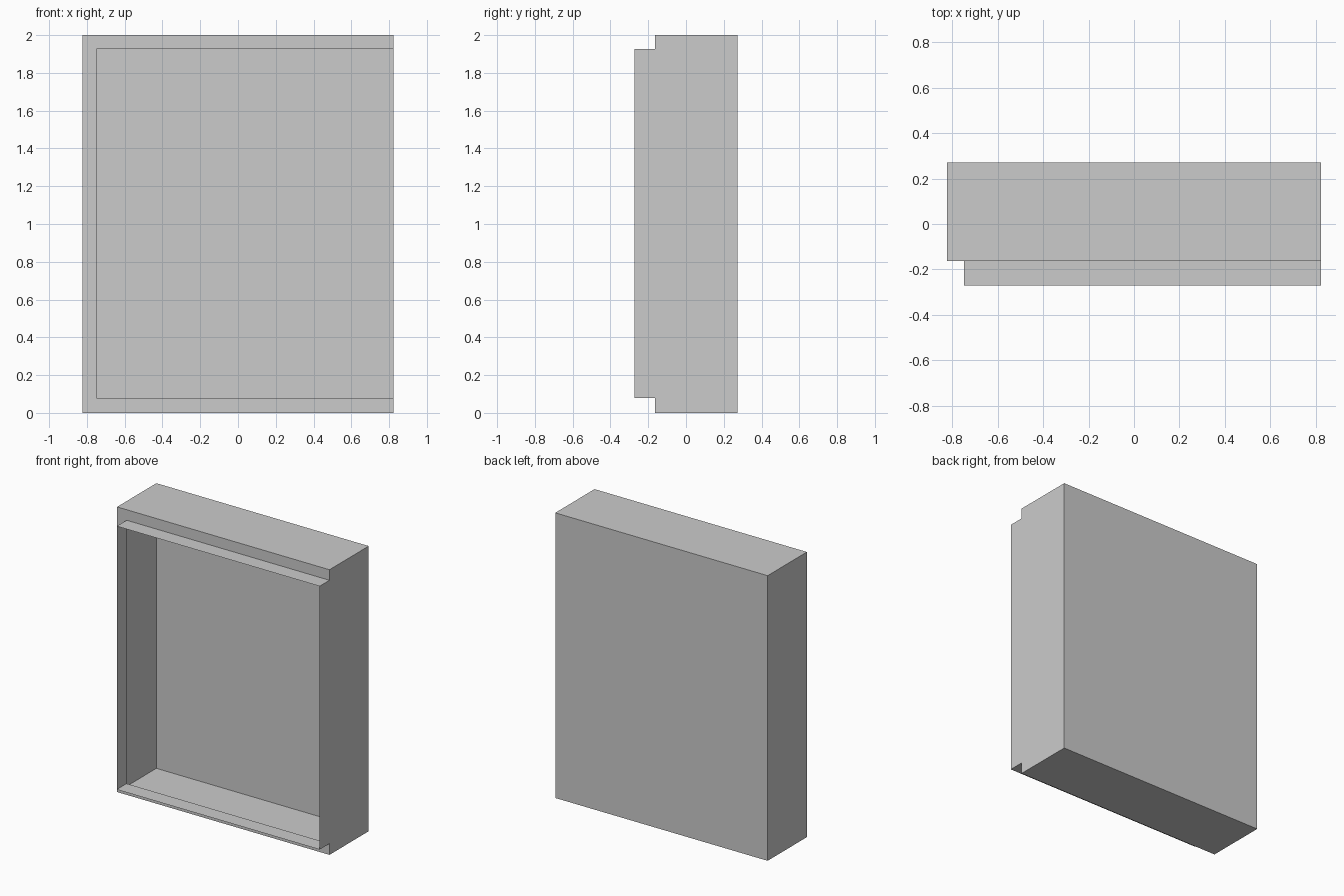
import bpy, bmesh

if "Cube" in bpy.data.objects:
    bpy.data.objects.remove(bpy.data.objects["Cube"])

# Open-fronted thin tray: each station is (y, left x, bottom z, top z), back to front
RIGHT = 0.824
STATIONS = [
    (0.272, -0.824, 0.0, 2.0),      # back edge
    (-0.163, -0.824, 0.0, 2.0),     # shoulder, outer edge
    (-0.163, -0.75, 0.079, 1.926),  # shoulder, inner edge
    (-0.272, -0.75, 0.079, 1.926),  # front rim of the lip
]

bm = bmesh.new()


def section(y, left, low, high):
    """Four corners: right-bottom, left-bottom, left-top, right-top."""
    corners = [(RIGHT, low), (left, low), (left, high), (RIGHT, high)]
    return [bm.verts.new((x, y, z)) for x, z in corners]


sections = [section(*s) for s in STATIONS]

# Bottom, left and top walls with the stepped lip
for a, b in zip(sections, sections[1:]):
    for i in range(3):
        bm.faces.new((a[i], a[i + 1], b[i + 1], b[i]))

# Back panel
bm.faces.new(sections[0][::-1])

# Flush right wall following the stepped profile
bm.faces.new([s[0] for s in sections] + [s[3] for s in reversed(sections)])

# Consistent outward normals, judged by the back panel facing +y
bmesh.ops.recalc_face_normals(bm, faces=bm.faces[:])
bm.normal_update()
back = max(bm.faces, key=lambda f: f.calc_center_median().y)
if back.normal.y < 0:
    bmesh.ops.reverse_faces(bm, faces=bm.faces[:])

mesh = bpy.data.meshes.new("tray_shell")
bm.to_mesh(mesh)
bm.free()
bpy.context.collection.objects.link(bpy.data.objects.new("tray_shell", mesh))
